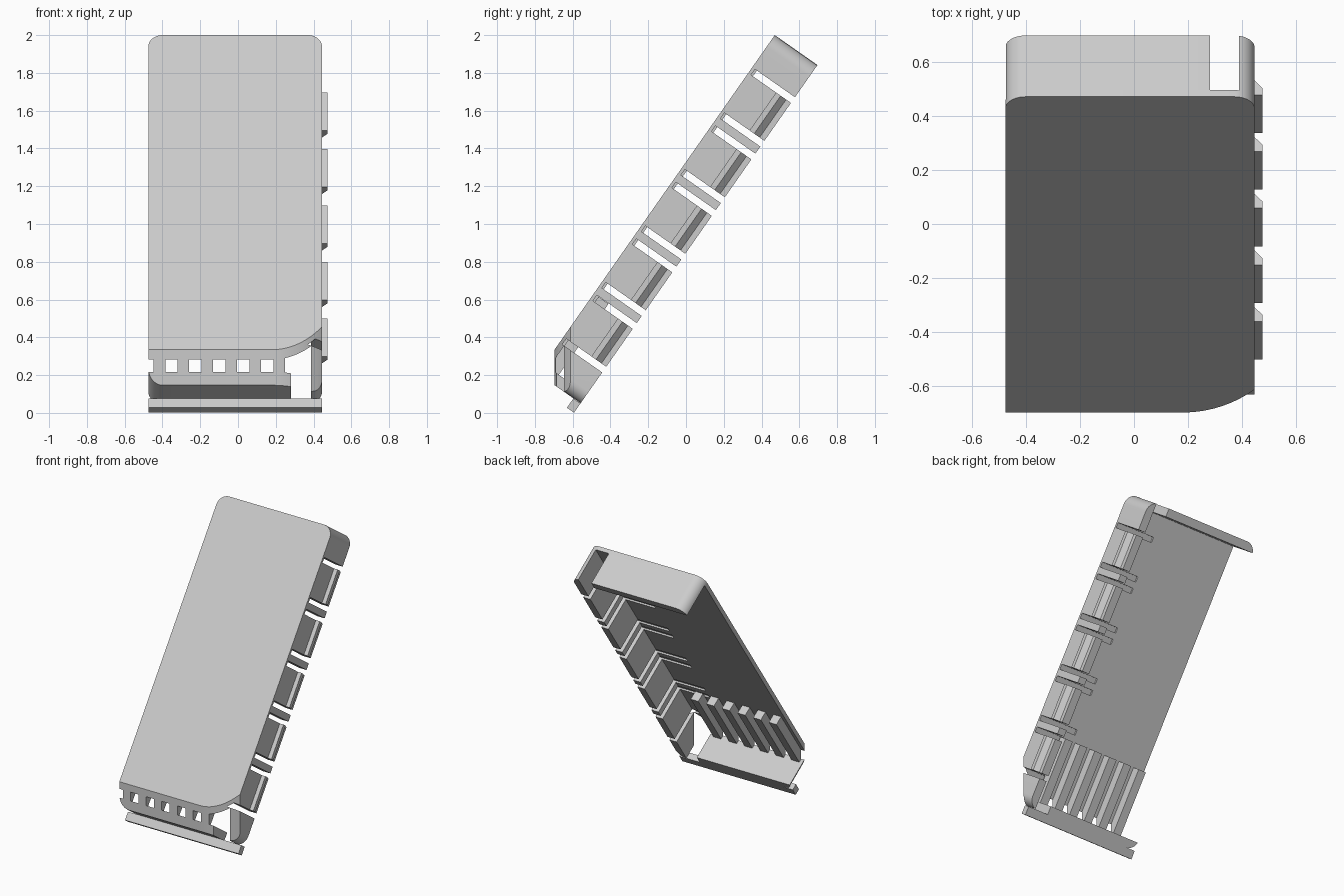
import bpy, bmesh, math
from mathutils import Vector

old = bpy.data.objects.get("Cube")
if old:
    bpy.data.objects.remove(old, do_unlink=True)

grey = bpy.data.materials.new("plain grey")
grey.use_nodes = True
grey.diffuse_color = (0.6, 0.6, 0.6, 1)
grey.node_tree.nodes["Principled BSDF"].inputs["Base Color"].default_value = (0.6, 0.6, 0.6, 1)

# Tilted frame: x across, v up the panel (0 at its top), w deep into the shell
TILT = math.radians(55)
C, S = math.cos(TILT), math.sin(TILT)
LEFT, RIGHT, LENGTH, DEPTH = -0.475, 0.445, 2.187, 0.276
SKIN, WALL, ROUND = 0.03, 0.058, 0.075


def tilted(x, v, w):
    return Vector((x, 0.47 + C * v + S * w, 2 + S * v - C * w))


def prism(name, points, low, high, place):
    """Extrude a 2D outline between low and high; place maps (a, b, h) to space."""
    bm = bmesh.new()
    ends = [[bm.verts.new(place(a, b, h)) for a, b in points] for h in (low, high)]
    n = len(points)
    bm.faces.new(ends[0])
    bm.faces.new(ends[1])
    for i in range(n):
        j = (i + 1) % n
        bm.faces.new((ends[0][i], ends[0][j], ends[1][j], ends[1][i]))
    bmesh.ops.recalc_face_normals(bm, faces=bm.faces)
    mesh = bpy.data.meshes.new(name)
    bm.to_mesh(mesh)
    bm.free()
    mesh.materials.append(grey)
    obj = bpy.data.objects.new(name, mesh)
    bpy.context.collection.objects.link(obj)
    return obj


def box(name, x0, x1, v0, v1, w0, w1):
    return prism(name, [(x0, v0), (x1, v0), (x1, v1), (x0, v1)], w0, w1, tilted)


def activate(obj):
    bpy.ops.object.select_all(action='DESELECT')
    obj.select_set(True)
    bpy.context.view_layer.objects.active = obj


def cut(obj, cutter, operation='DIFFERENCE'):
    activate(obj)
    mod = obj.modifiers.new("cut", 'BOOLEAN')
    mod.operation, mod.solver, mod.object = operation, 'EXACT', cutter
    bpy.ops.object.modifier_apply(modifier=mod.name)


def arc(cx, cy, r, start, end, steps=10):
    return [(cx + r * math.cos(math.radians(start + (end - start) * i / steps)),
             cy + r * math.sin(math.radians(start + (end - start) * i / steps)))
            for i in range(steps + 1)]


# Rounded outline shared by the panel and its rim
outline = (arc(RIGHT - ROUND, -ROUND, ROUND, 0, 90) + arc(LEFT + ROUND, -ROUND, ROUND, 90, 180)
           + arc(LEFT + ROUND, ROUND - LENGTH, ROUND, 180, 270)
           + arc(RIGHT - ROUND, ROUND - LENGTH, ROUND, 270, 360))
panel = prism("front_panel", outline, 0, SKIN, tilted)
rim = prism("rim_wall", outline, SKIN, DEPTH, tilted)

cutters = []


def cutter(*args):
    obj = box("cutter", *args)
    obj.hide_render = True
    cutters.append(obj)
    return obj


# Hollow interior, open on one side, and the corner notches in both end walls
cut(rim, cutter(-1, RIGHT - WALL, WALL - LENGTH, -WALL, -1, 1))
cut(rim, cutter(0.28, RIGHT - WALL, -3, 1, -1, 1))

# Relief slots on both sides of each latch section
PITCH, SECTION, GAP = 0.365, 0.245, 0.037
tops = [-0.245 - PITCH * i for i in range(5)]
for top in tops:
    for v in (top, top - SECTION - GAP):
        slot = cutter(0.145, 1, v, v + GAP, 0.018, 1)
        cut(panel, slot)
        cut(rim, slot)

# Latch ridges on the outer side wall
ridge = [(RIGHT, 0.18), (0.475, 0.18), (0.475, 0.21), (RIGHT, 0.245)]
parts = [panel, rim]
for i, top in enumerate(tops):
    parts.append(prism(f"latch_ridge_{i + 1}", ridge, top - SECTION, top,
                       lambda x, w, v: tilted(x, v, w)))

# Vent fins behind the lower edge
fins = []
for i in range(6):
    x = -0.447 + 0.1268 * i
    fins.append(box(f"vent_fin_{i + 1}", x, x + 0.062, WALL - LENGTH, -1.67, SKIN, 0.095))

# Upright front cut with a curved corner
footprint = arc(0.18, -0.24, 0.456, 270, 310, 16) + [(1, 0.5), (1, 2), (-1, 2), (-1, -0.696)]
trim = prism("front_trim", footprint, -1, 3, lambda x, y, z: Vector((x, y, z)))
trim.hide_render = True
cutters.append(trim)
for obj in [panel, rim] + fins:
    cut(obj, trim, 'INTERSECT')

# Hook lip along the bottom edge
parts += fins + [box("bottom_lip", LEFT, RIGHT, -2.247, -LENGTH, 0.23, DEPTH)]

for obj in cutters:
    bpy.data.objects.remove(obj, do_unlink=True)
for obj in parts:
    activate(obj)
    bpy.ops.object.shade_smooth_by_angle(angle=math.radians(30))
